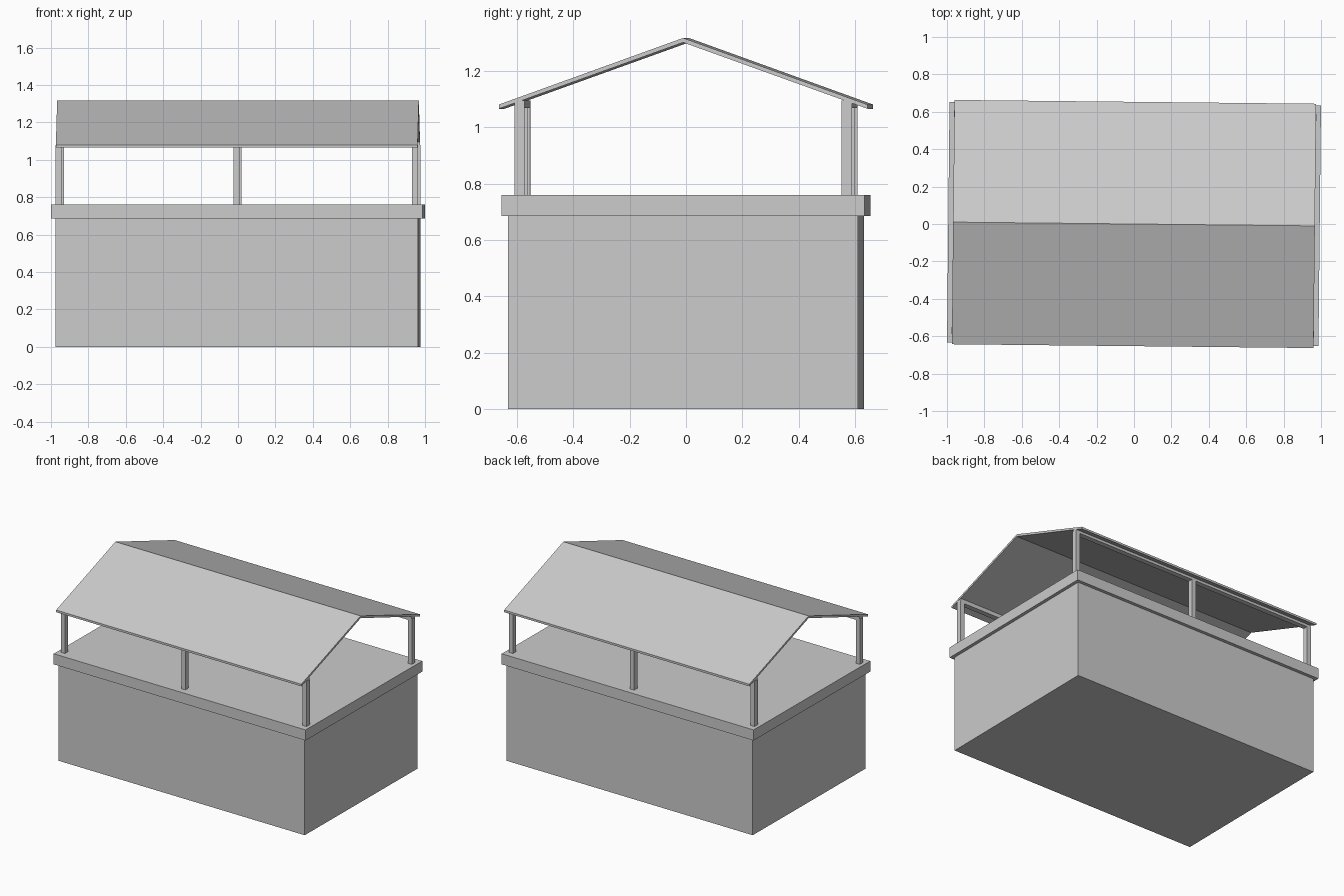
import bpy
import bmesh
from mathutils import Matrix

if "Cube" in bpy.data.objects:
    bpy.data.objects.remove(bpy.data.objects["Cube"], do_unlink=True)

grey = bpy.data.materials.new("light grey")
grey.use_nodes = True
grey.diffuse_color = (0.6, 0.6, 0.6, 1)
grey.node_tree.nodes["Principled BSDF"].inputs["Base Color"].default_value = (0.6, 0.6, 0.6, 1)

# The whole building is turned very slightly about the vertical axis
TURN = Matrix.Rotation(-0.0105, 4, "Z")


def extrude_profile(name, profile, x0, x1):
    """Closed prism: a y-z outline swept along x from x0 to x1."""
    bm = bmesh.new()
    face = bm.faces.new([bm.verts.new((x0, y, z)) for y, z in profile])
    swept = bmesh.ops.extrude_face_region(bm, geom=[face])["geom"]
    ends = [v for v in swept if isinstance(v, bmesh.types.BMVert)]
    bmesh.ops.translate(bm, verts=ends, vec=(x1 - x0, 0, 0))
    bmesh.ops.recalc_face_normals(bm, faces=bm.faces[:])
    bm.transform(TURN)
    mesh = bpy.data.meshes.new(name)
    bm.to_mesh(mesh)
    bm.free()
    mesh.materials.append(grey)
    bpy.context.collection.objects.link(bpy.data.objects.new(name, mesh))


def box(name, x, y, half_x, half_y, z0, z1):
    extrude_profile(name, [(y - half_y, z0), (y + half_y, z0), (y + half_y, z1), (y - half_y, z1)],
                    x - half_x, x + half_x)


# Solid base and the wider deck slab on top
box("base", 0, 0, 0.97, 0.62, 0, 0.685)
box("deck", 0, 0, 0.993, 0.643, 0.685, 0.76)

# Posts and eave beams along both long sides
for side, y in (("front", -0.58), ("back", 0.58)):
    box(side + "_beam", 0, y, 0.966, 0.018, 1.067, 1.095)
    for place, x in (("right", -0.953), ("middle", -0.003), ("left", 0.953)):
        box(f"{side}_{place}_post", x, y, 0.016, 0.018, 0.76, 1.08)

# Thin gable roof, open at both ends
extrude_profile("roof", [(-0.653, 1.065), (0, 1.3), (0.653, 1.065),
                         (0.653, 1.08), (0, 1.316), (-0.653, 1.08)], -0.967, 0.967)
